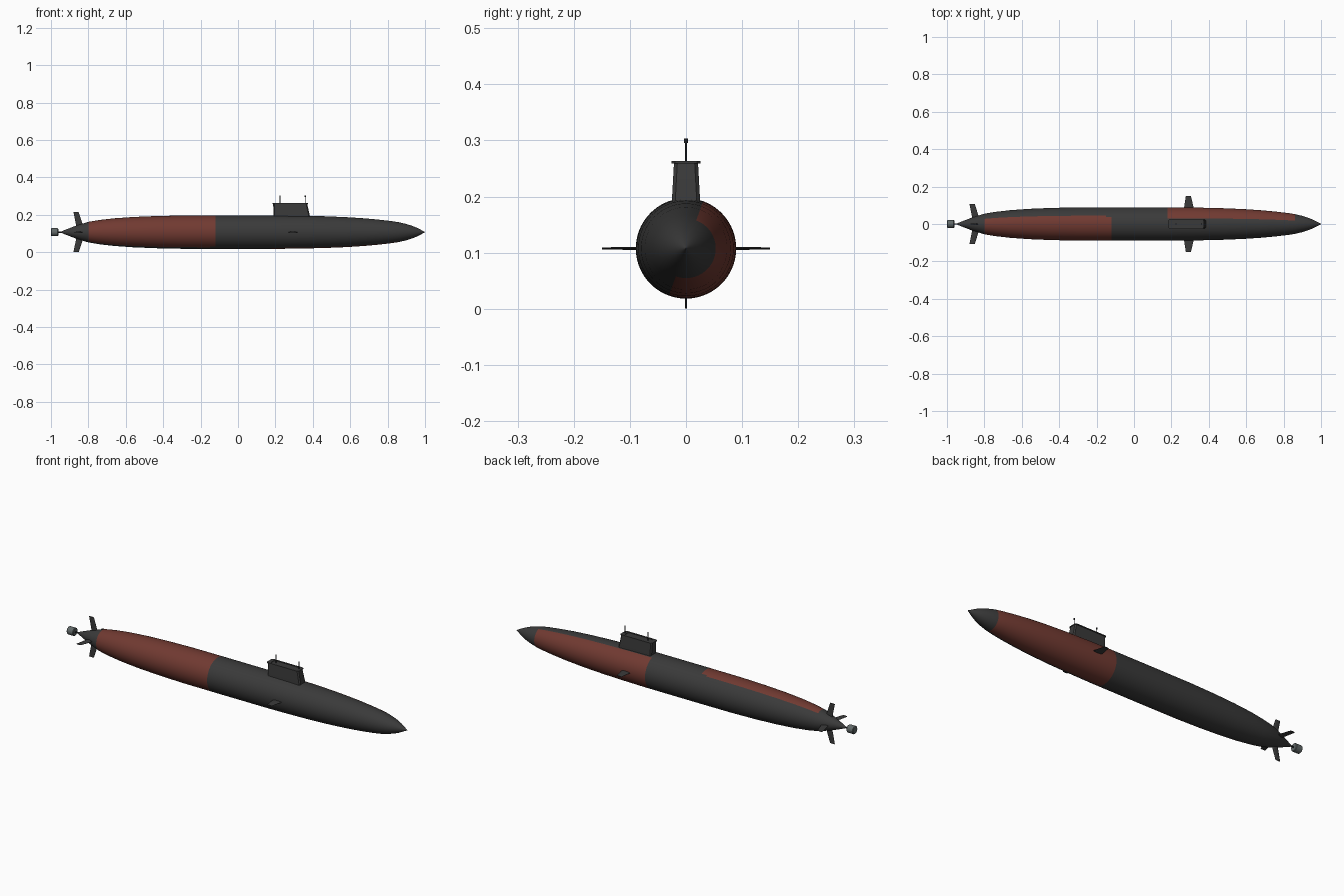
import bpy, bmesh, math
from mathutils import Vector

if "Cube" in bpy.data.objects:
    bpy.data.objects.remove(bpy.data.objects["Cube"])

CZ = 0.1075   # height of the hull axis


def material(name, rgb):
    m = bpy.data.materials.new(name)
    m.diffuse_color = (*rgb, 1)
    m.use_nodes = True
    m.node_tree.nodes["Principled BSDF"].inputs["Base Color"].default_value = m.diffuse_color
    return m


DARK = material("dark grey", (0.042, 0.042, 0.042))
RED = material("dull red", (0.165, 0.042, 0.031))
STEEL = material("steel grey", (0.12, 0.14, 0.14))
BLACK = material("mast black", (0.022, 0.025, 0.03))


def finish(name, bm, mats, smooth=True):
    bmesh.ops.recalc_face_normals(bm, faces=bm.faces)
    me = bpy.data.meshes.new(name)
    bm.to_mesh(me)
    bm.free()
    for m in mats:
        me.materials.append(m)
    ob = bpy.data.objects.new(name, me)
    bpy.context.collection.objects.link(ob)
    if smooth:
        bpy.context.view_layer.objects.active = ob
        ob.select_set(True)
        bpy.ops.object.shade_smooth_by_angle(angle=math.radians(30))
        ob.select_set(False)
    return ob


def loft(bm, rings):
    """Skin a list of point rings and cap both ends."""
    vs = [[bm.verts.new(p) for p in r] for r in rings]
    n = len(rings[0])
    for a, b in zip(vs, vs[1:]):
        for i in range(n):
            j = (i + 1) % n
            bm.faces.new((a[i], a[j], b[j], b[i]))
    bm.faces.new(vs[0])
    bm.faces.new(vs[-1])


def lathe_x(profile, n):
    """Rings around the hull axis from (x, radius) pairs."""
    return [[(x, r * math.cos(2 * math.pi * i / n), CZ + r * math.sin(2 * math.pi * i / n))
             for i in range(n)] for x, r in profile]


# Hull: lathe with a pointed bow and conical tail
profile = [(-0.95, 0.001), (-0.93, 0.010), (-0.87, 0.033), (-0.80, 0.055), (-0.74, 0.065),
           (-0.66, 0.074), (-0.56, 0.081), (-0.44, 0.086), (-0.30, 0.089), (-0.12, 0.0895),
           (0.18, 0.0893), (0.32, 0.088), (0.46, 0.085), (0.58, 0.080), (0.68, 0.0735),
           (0.76, 0.066), (0.82, 0.059), (0.86, 0.053), (0.90, 0.0435), (0.93, 0.034),
           (0.955, 0.024), (0.975, 0.014), (0.99, 0.006), (1.0, 0.001)]
dense = list(profile)
for x, i in ((-0.15, 9), (-0.135, 9), (0.195, 11), (0.21, 11)):   # rings for patch corners
    dense.append((x, 0.0893))
bm = bmesh.new()
loft(bm, lathe_x(sorted(dense), 72))


def in_patch(x, a, x0, x1, a0, a1, cut0, cut1):
    """Red patch in length and angle with one clipped end."""
    if not (x0 < x < x1):
        return False
    m = 0
    if cut0 and x < x0 + 0.03:
        m = 7 if x < x0 + 0.015 else 3
    if cut1 and x > x1 - 0.03:
        m = 7 if x > x1 - 0.015 else 3
    return a0 + m < a < a1 - m


# Two red patches: forward on the +y side, aft on the -y side
for f in bm.faces:
    c = f.calc_center_median()
    a = math.degrees(math.atan2(c.z - CZ, c.y))
    fore = in_patch(c.x, a, 0.18, 0.86, -110, 70, False, False)
    aft = in_patch(c.x, a % 360, -0.80, -0.12, 60, 245, False, True)
    f.material_index = 1 if fore or aft else 0
finish("hull", bm, [DARK, RED])


# Sail: tapered block with chamfered plan corners
def plan(x0, x1, w, z, c=0.006):
    pts = [(x0, w - c), (x0 + c, w), (x1 - c, w), (x1, w - c)]
    return [(x, y, z) for x, y in pts] + [(x, -y, z) for x, y in reversed(pts)]


bm = bmesh.new()
loft(bm, [plan(0.192, 0.388, 0.0265, 0.15), plan(0.190, 0.384, 0.025, 0.195),
          plan(0.188, 0.370, 0.0215, 0.259)])
finish("sail", bm, [DARK])

# Overhanging sail roof with a shallow recessed deck
bm = bmesh.new()
loft(bm, [plan(0.185, 0.373, 0.0255, 0.259), plan(0.185, 0.373, 0.0255, 0.263),
          plan(0.205, 0.352, 0.019, 0.263), plan(0.205, 0.352, 0.019, 0.260)])
finish("sail_roof", bm, [DARK])


def cylinder(name, loc, r, depth, mat, axis='Z', n=12):
    bm = bmesh.new()
    bmesh.ops.create_cone(bm, cap_ends=True, segments=n, radius1=r, radius2=r, depth=depth)
    ob = finish(name, bm, [mat])
    ob.location = loc
    if axis == 'X':
        ob.rotation_euler.y = math.pi / 2
    return ob


# Masts with small heads
for k, x in enumerate((0.225, 0.360)):
    cylinder(f"mast_{k + 1}", (x, 0, 0.278), 0.0018, 0.044, BLACK)
    cylinder(f"mast_head_{k + 1}", (x, 0, 0.299), 0.0032, 0.008, BLACK)


# Fins: tapered thin blades placed around the hull axis
def fin(name, angle, root, tip, r0, r1, t):
    out = Vector((0, math.cos(angle), math.sin(angle)))
    side = Vector((0, -out.z, out.y))
    rings = []
    for (xa, xb), r, h in ((root, r0, t), (tip, r1, t * 0.6)):
        base = out * r + Vector((0, 0, CZ))
        d = (xb - xa) * 0.3
        rings.append([base + Vector((x, 0, 0)) + side * s * h for x, s in
                      ((xa, 0.15), (xa + d, 1), (xb - d, 1), (xb, 0.15),
                       (xb, -0.15), (xb - d, -1), (xa + d, -1), (xa, -0.15))])
    bm = bmesh.new()
    loft(bm, rings)
    finish(name, bm, [DARK], smooth=False)


for k in range(4):
    fin(f"tail_fin_{k + 1}", k * math.pi / 2, (-0.862, -0.823), (-0.880, -0.852), 0.02, 0.1075, 0.003)
for k in range(2):
    fin(f"bow_plane_{k + 1}", k * math.pi, (0.266, 0.322), (0.277, 0.304), 0.075, 0.15, 0.003)

# Propulsor: shaft and barrel with softened rims
cylinder("shaft", (-0.955, 0, CZ), 0.004, 0.03, BLACK, 'X')
bm = bmesh.new()
loft(bm, lathe_x([(-1.0, 0.018), (-0.997, 0.021), (-0.964, 0.021), (-0.961, 0.018)], 16))
finish("propulsor", bm, [STEEL])
